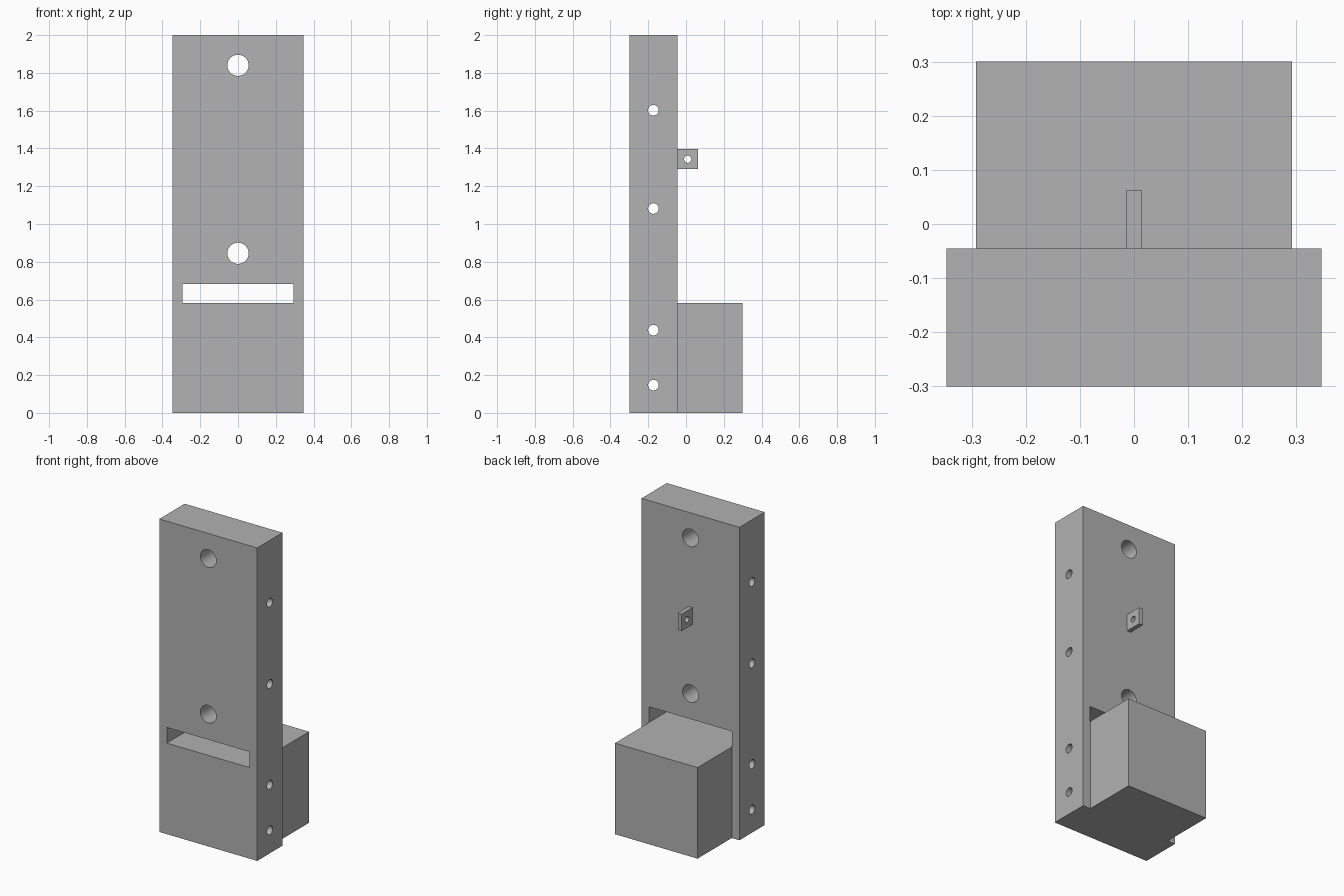
import bpy, math

cube = bpy.data.objects.get("Cube")
if cube:
    bpy.data.objects.remove(cube, do_unlink=True)

grey = bpy.data.materials.new("plain grey")
grey.use_nodes = True
colour = (0.445, 0.445, 0.445, 1)
grey.diffuse_color = colour
grey.node_tree.nodes["Principled BSDF"].inputs["Base Color"].default_value = colour


def box(name, low, high):
    mid = [(a + b) / 2 for a, b in zip(low, high)]
    bpy.ops.mesh.primitive_cube_add(size=1, location=mid)
    ob = bpy.context.object
    ob.name = name
    ob.scale = [b - a for a, b in zip(low, high)]
    bpy.ops.object.transform_apply(location=True, rotation=True, scale=True)
    ob.data.materials.append(grey)
    return ob


def rod(location, radius, axis):
    turn = (math.pi / 2, 0, 0) if axis == "Y" else (0, math.pi / 2, 0)
    bpy.ops.mesh.primitive_cylinder_add(vertices=48, radius=radius, depth=2,
                                        location=location, rotation=turn)
    bpy.ops.object.transform_apply(location=True, rotation=True, scale=True)
    ob = bpy.context.object
    ob.data.materials.append(grey)
    return ob


def cut(target, cutters):
    for cutter in cutters:
        cutter.hide_render = True
        bpy.ops.object.select_all(action="DESELECT")
        target.select_set(True)
        bpy.context.view_layer.objects.active = target
        mod = target.modifiers.new("cut", "BOOLEAN")
        mod.operation = "DIFFERENCE"
        mod.solver = "EXACT"
        mod.object = cutter
        bpy.ops.object.modifier_apply(modifier=mod.name)
        bpy.data.objects.remove(cutter, do_unlink=True)
    bpy.ops.object.shade_smooth_by_angle(angle=math.radians(30))


front, back, half = -0.30, -0.045, 0.346
mid_y = (front + back) / 2

# Upright plate with a slot, two front holes and four cross holes
plate = box("upright_plate", (-half, front, 0), (half, back, 2))
cutters = [box("slot_cutter", (-0.293, -0.5, 0.582), (0.293, 0.2, 0.682))]
cutters += [rod((0, mid_y, z), 0.056, "Y") for z in (0.845, 1.84)]
cutters += [rod((0, mid_y, z), 0.028, "X") for z in (0.147, 0.438, 1.082, 1.602)]
cut(plate, cutters)

# Solid block behind the foot of the plate
box("rear_block", (-0.292, back, 0), (0.292, 0.30, 0.582))

# Small pierced lug on the back
lug = box("rear_lug", (-0.014, back, 1.29), (0.014, 0.063, 1.398))
cut(lug, [rod((0, 0.009, 1.343), 0.019, "X")])
